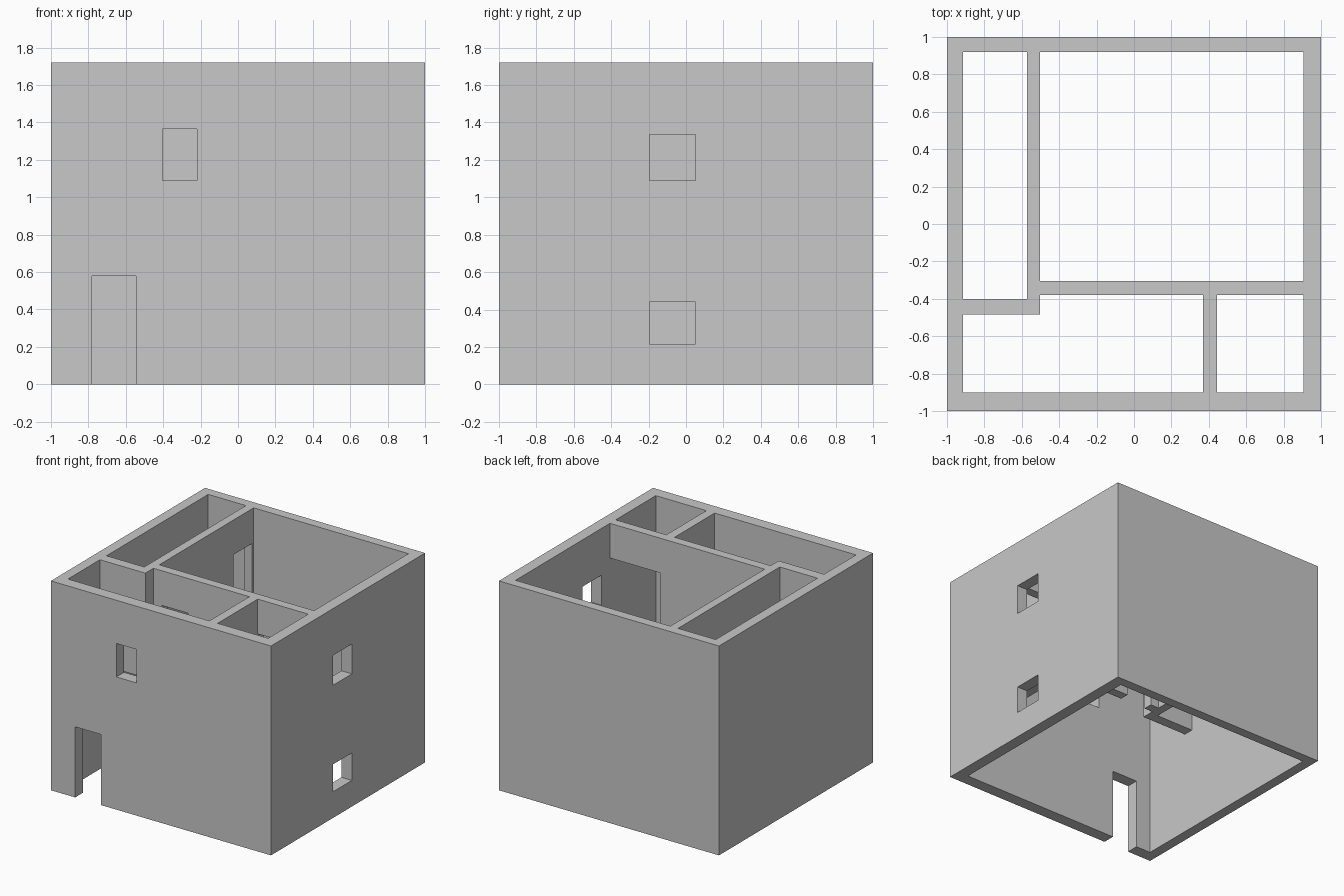
import bpy
import bmesh
from mathutils import Vector

default = bpy.data.objects.get("Cube")
if default:
    bpy.data.objects.remove(default, do_unlink=True)

# One flat colour for the whole building
plaster = bpy.data.materials.new("plain grey plaster")
plaster.use_nodes = True
GREY = (0.58, 0.58, 0.58, 1)
plaster.diffuse_color = GREY
plaster.node_tree.nodes["Principled BSDF"].inputs["Base Color"].default_value = GREY

TOP = 1.72          # height of the walls
FLOOR = 0.86        # underside of the upper storey partitions
DOOR_TOP = 1.435    # head of the upper doorways
PAST = 0.05         # how far cutters reach past a surface


def box(name, x, y, z):
    """Box spanning the given (low, high) range on each axis."""
    low, high = (Vector(c) for c in zip(x, y, z))
    bm = bmesh.new()
    bmesh.ops.create_cube(bm, size=1)
    for v in bm.verts:
        v.co = (low + high) / 2 + v.co * (high - low)
    mesh = bpy.data.meshes.new(name)
    bm.to_mesh(mesh)
    bm.free()
    mesh.materials.append(plaster)
    obj = bpy.data.objects.new(name, mesh)
    bpy.context.collection.objects.link(obj)
    return obj


def cut(target, x, y, z):
    """Cut a box-shaped opening out of a wall."""
    cutter = box("opening_cutter", x, y, z)
    cutter.hide_render = True
    mod = target.modifiers.new("opening", "BOOLEAN")
    mod.operation = "DIFFERENCE"
    mod.solver = "EXACT"
    mod.object = cutter
    bpy.context.view_layer.objects.active = target
    bpy.ops.object.modifier_apply(modifier=mod.name)
    bpy.data.objects.remove(cutter, do_unlink=True)


# Inner faces of the outer walls
LEFT, RIGHT, FRONT, BACK = -0.915, 0.905, -0.9, 0.92
upper = (FLOOR, TOP)
doorway = (FLOOR - PAST, DOOR_TOP)

# Outer walls: a tube open at top and bottom
outer = box("outer_walls", (-1, 1), (-1, 1), (0, TOP))
cut(outer, (LEFT, RIGHT), (FRONT, BACK), (-PAST, TOP + PAST))

# Front door and front window
through_front = (-1 - PAST, FRONT + PAST)
cut(outer, (-0.78, -0.545), through_front, (-PAST, 0.58))
cut(outer, (-0.405, -0.22), through_front, (1.09, 1.365))

# Side windows, one per storey
for heights in ((0.215, 0.44), (1.09, 1.335)):
    cut(outer, (RIGHT - PAST, 1 + PAST), (-0.195, 0.05), heights)

# Long partition beside the narrow room, with its doorway
long_wall = box("long_partition", (-0.572, -0.502), (-0.485, BACK), upper)
cut(long_wall, (-0.65, -0.45), (0.66, 0.9), doorway)

# Short wall closing the narrow room
box("short_partition", (LEFT, -0.572), (-0.485, -0.4), upper)

# Cross partition with a doorway and a wide opening to the small room
cross_wall = box("cross_partition", (-0.502, RIGHT), (-0.38, -0.305), upper)
cut(cross_wall, (-0.425, -0.19), (-0.45, -0.25), doorway)
cut(cross_wall, (0.445, RIGHT + PAST), (-0.45, -0.25), doorway)

# Wall between the two front rooms
box("small_room_partition", (0.37, 0.445), (FRONT, -0.38), upper)
